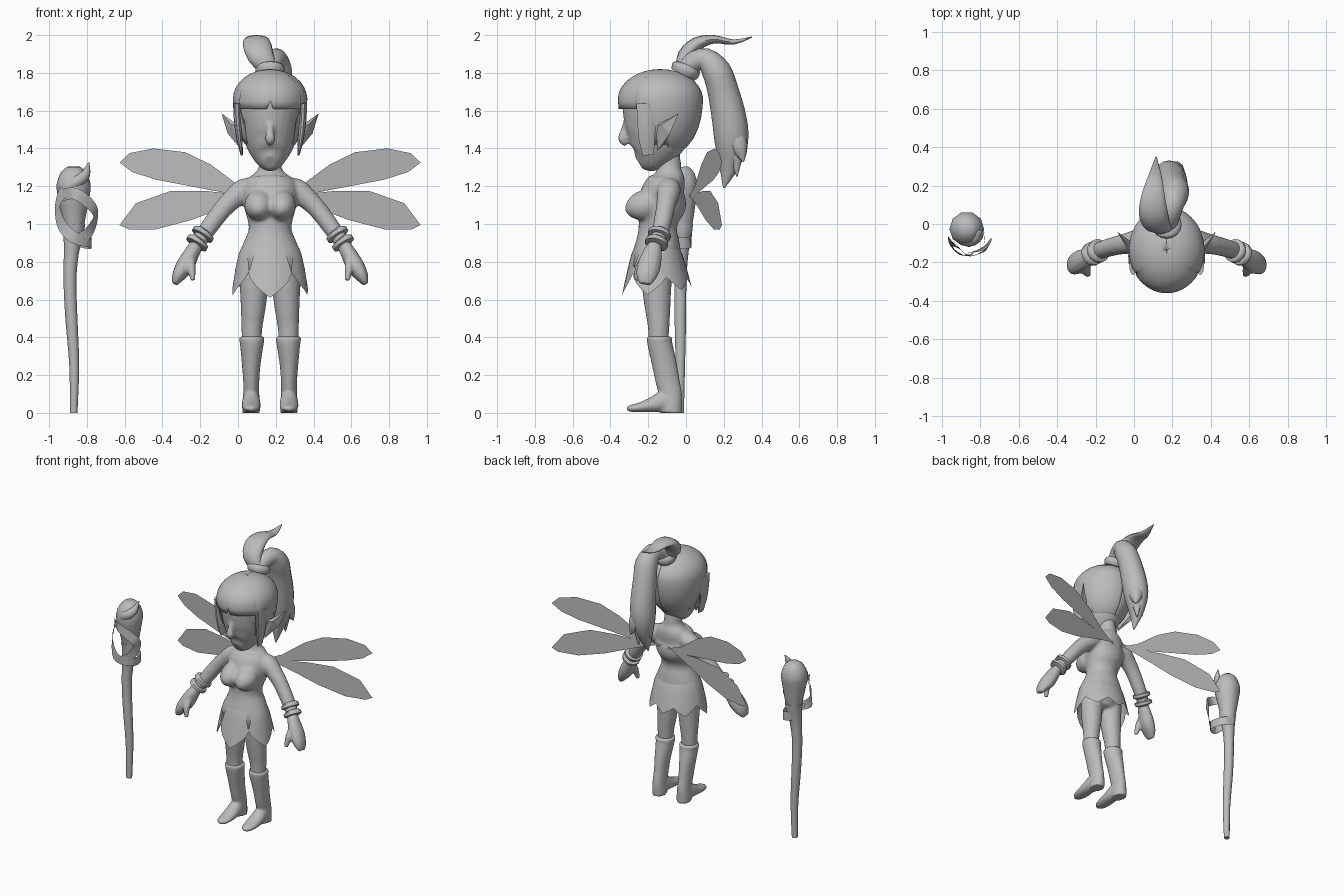
import bpy, bmesh, math
from mathutils import Vector

CX = 0.17  # centre line of the figure
grey = bpy.data.materials.new("plain_grey")
grey.diffuse_color = (0.5, 0.5, 0.5, 1)


def make(name, verts, faces, smooth=True, hull=False):
    bm = bmesh.new()
    vs = [bm.verts.new(v) for v in verts]
    for f in faces:
        bm.faces.new([vs[i] for i in f])
    if hull:
        bmesh.ops.convex_hull(bm, input=bm.verts)
    bmesh.ops.recalc_face_normals(bm, faces=bm.faces)
    me = bpy.data.meshes.new(name)
    bm.to_mesh(me)
    bm.free()
    me.materials.append(grey)
    if smooth:
        me.shade_smooth()
        me.set_sharp_from_angle(angle=math.radians(50))
    ob = bpy.data.objects.new(name, me)
    bpy.context.collection.objects.link(ob)
    return ob


def fuse(name, parts, voxel=.011, rounds=5):
    """Blend several closed parts into one smooth skin."""
    bm = bmesh.new()
    for ob in parts:
        bm.from_mesh(ob.data)
        bpy.data.objects.remove(ob)
    me = bpy.data.meshes.new(name)
    bm.to_mesh(me)
    bm.free()
    me.materials.append(grey)
    ob = bpy.data.objects.new(name, me)
    bpy.context.collection.objects.link(ob)
    rem = ob.modifiers.new("blend", 'REMESH')
    rem.mode, rem.voxel_size, rem.use_smooth_shade = 'VOXEL', voxel, True
    ob.modifiers.new("soften", 'SMOOTH').iterations = rounds


def spline(rows, sub):
    """Catmull-Rom interpolation of equal-length rows."""
    out, n = [], len(rows)
    for i in range(n - 1):
        p = [rows[max(0, min(n - 1, i + k))] for k in (-1, 0, 1, 2)]
        for t in (j / sub for j in range(sub)):
            out.append([0.5 * (2 * b + (c - a) * t + (2 * a - 5 * b + 4 * c - d) * t * t
                               + (3 * b - a - 3 * c + d) * t ** 3) for a, b, c, d in zip(*p)])
    return out + [list(rows[-1])]


def loft(name, rings, s=1, cx=CX, n=16, sub=3):
    """Tube through rings (dx, y, z, rx, ry), s = side sign."""
    rows = spline([r if len(r) == 5 else (*r, r[3]) for r in rings], sub)
    pts = [Vector((cx + s * r[0], r[1], r[2])) for r in rows]
    m, verts = len(pts), []
    for i, (p, r) in enumerate(zip(pts, rows)):
        t = (pts[min(i + 1, m - 1)] - pts[max(i - 1, 0)]).normalized()
        u = Vector((1, 0, 0))
        u = (u - t * u.dot(t)).normalized()
        v = t.cross(u)
        for a in (math.tau * k / n for k in range(n)):
            verts.append(p + u * (max(r[3], .002) * math.cos(a)) + v * (max(r[4], .002) * math.sin(a)))
    faces = [(i * n + k, i * n + (k + 1) % n, (i + 1) * n + (k + 1) % n, (i + 1) * n + k)
             for i in range(m - 1) for k in range(n)]
    return make(name, verts, faces + [tuple(range(n)), tuple(range((m - 1) * n, m * n))])


def grid(name, pts, cols):
    """Open sheet from a row-major point list."""
    return make(name, pts, [(i * cols + k, i * cols + k + 1, (i + 1) * cols + k + 1, (i + 1) * cols + k)
                            for i in range(len(pts) // cols - 1) for k in range(cols - 1)])


# torso and neck, later blended with the limbs
body = [loft("torso", [(0, -.16, .70, .09, .08), (0, -.16, .76, .15, .115), (0, -.155, .82, .17, .13),
                       (0, -.15, .90, .142, .117), (0, -.15, .97, .114, .102), (0, -.145, 1.03, .122, .108),
                       (0, -.13, 1.10, .14, .13), (0, -.115, 1.18, .147, .115), (0, -.09, 1.235, .125, .088),
                       (0, -.09, 1.28, .07, .068), (0, -.09, 1.33, .057, .062), (0, -.1, 1.42, .057, .062)], n=24)]

# head and nose
fuse("head", [
    loft("skull", [(0, -.25, 1.325, .035, .04), (0, -.215, 1.352, .083, .1), (0, -.175, 1.42, .128, .15),
                   (0, -.15, 1.50, .15, .182), (0, -.135, 1.60, .167, .2), (0, -.135, 1.7, .16, .19),
                   (0, -.135, 1.78, .08, .1)], n=28),
    loft("nose", [(0, -.312, 1.56, .014, .014), (0, -.328, 1.49, .02, .02),
                  (0, -.334, 1.45, .027, .027), (0, -.315, 1.42, .014, .014)], n=10)], .009, 3)

# hair cap whose lower edge follows a fringe, sides and nape
COLS, ROWS = 73, 14
pts = []
for i in range(ROWS):
    for k in range(COLS):
        deg = -180 + 5 * k                       # 0 faces the front
        d = abs(deg)
        low = 1.65 if d < 4 else 1.61 if d < 58 else 1.42 if d < 110 else 1.38
        th_end = math.pi / 2 + math.asin((1.66 - low) / .30)
        th = .004 + (th_end - .004) * i / (ROWS - 1)
        upper = th < math.pi / 2
        rad = math.sin(th) ** (1 if upper else .78)
        a = math.radians(deg)
        pts.append((CX + .197 * rad * math.sin(a), -.135 - .225 * rad * math.cos(a),
                    1.66 + math.cos(th) * (.16 if upper else .30)))
sol = grid("hair_cap", pts, COLS).modifiers.new("thickness", 'SOLIDIFY')
sol.thickness, sol.offset = .015, -1

# ponytail, its tie, loose tips and the upswept flick
loft("hair_tie", [(0, -.015, 1.79, .068), (0, -.005, 1.81, .078), (0, .005, 1.83, .075), (0, .01, 1.845, .058)], sub=2)
loft("ponytail", [(0, 0, 1.80, .06), (.01, .03, 1.85, .055), (.03, .10, 1.872, .06),
                  (.04, .16, 1.81, .077), (.03, .195, 1.71, .08, .082), (.02, .23, 1.55, .085, .092),
                  (.01, .24, 1.43, .078, .088), (0, .228, 1.31, .045, .055), (0, .2, 1.19, .004)])
for i, (x, y, z) in enumerate([(.03, .27, 1.25), (.07, .305, 1.33), (-.05, .23, 1.3)]):
    loft(f"ponytail_tip_{i}", [(.02, .245, 1.52, .055), ((.02 + x) / 2, (.255 + y) / 2, 1.41, .05),
                               (x, y, z, .003)], n=10)
loft("hair_flick", [(0, -.01, 1.82, .045, .04), (-.05, 0, 1.89, .07, .045), (-.07, .06, 1.955, .075, .036),
                    (-.07, .15, 1.978, .06, .022), (-.06, .25, 1.963, .035, .014), (-.055, .35, 1.99, .003)])

# wing outlines as (dx, z), running from the root around the tip
WINGS = {"upper": [(.02, 1.14), (.16, 1.2), (.315, 1.315), (.45, 1.38), (.62, 1.4), (.745, 1.375), (.797, 1.325),
                   (.73, 1.275), (.605, 1.235), (.395, 1.195), (.16, 1.15)],
         "lower": [(.02, 1.16), (.16, 1.155), (.34, 1.175), (.525, 1.175), (.71, 1.11), (.797, .995),
                   (.75, .972), (.605, .972), (.42, 1.02), (.26, 1.08), (.16, 1.115)]}

for s, side in ((-1, "left"), (1, "right")):
    # side lock of hair and pointed ear
    loft(side + "_hair_lock", [(.175, -.215, 1.64, .02, .05), (.172, -.21, 1.55, .02, .05),
                               (.162, -.207, 1.45, .016, .045), (.15, -.2, 1.365, .006, .03)], s, n=10)
    make(side + "_ear", [(CX + s * x, y, z) for x, y, z in
                         [(.165, -.16, 1.52), (.15, -.15, 1.39), (.225, -.085, 1.48), (.205, -.13, 1.525),
                          (.16, -.11, 1.43), (.257, -.04, 1.585)]], [], False, True)
    # bust, arm and leg
    body += [
        loft("bust", [(.06, -.15, 1.11, .06, .06), (.06, -.21, 1.10, .077, .083), (.06, -.265, 1.09, .068, .07),
                      (.06, -.305, 1.085, .042, .042), (.06, -.322, 1.085, .012, .012)], s),
        loft("arm", [(.06, -.09, 1.19, .045), (.135, -.09, 1.18, .064), (.20, -.1, 1.13, .056),
                     (.26, -.112, 1.068, .05), (.34, -.135, .96, .046), (.395, -.16, .885, .038)], s),
        loft("leg", [(.08, -.155, .77, .08, .085), (.085, -.155, .66, .075, .078), (.09, -.15, .55, .066, .068),
                     (.096, -.145, .46, .057, .058), (.098, -.145, .37, .052, .052)], s)]
    # bracelets, hand with thumb
    for i, (x, y, z) in enumerate([(.355, -.14, .945), (.385, -.155, .9)]):
        loft(f"{side}_bracelet_{i}", [(x - .008, y + .004, z + .013, .05), (x - .004, y + .002, z + .008, .062),
                                      (x + .006, y - .003, z - .009, .062), (x + .01, y - .005, z - .014, .046)],
             s, sub=1)
    fuse(side + "_hand", [
        loft("palm", [(.39, -.163, .89, .036), (.415, -.178, .845, .042, .052), (.45, -.195, .78, .048, .062),
                      (.485, -.21, .725, .036, .055), (.505, -.217, .683, .016, .032)], s, n=12),
        loft("thumb", [(.42, -.21, .82, .024), (.418, -.245, .77, .024), (.408, -.264, .702, .013)], s, n=10)], .007, 3)
    # boot with foot
    fuse(side + "_boot", [
        loft("shaft", [(.097, -.14, .405, .06, .06), (.097, -.14, .395, .068, .068),
                       (.097, -.139, .37, .064, .066), (.1, -.115, .26, .05, .066), (.1, -.098, .17, .043, .064),
                       (.1, -.082, .10, .043, .061), (.1, -.08, .05, .046, .061), (.1, -.08, 0, .047, .059)], s),
        loft("foot", [(.1, -.06, .045, .04, .042), (.1, -.11, .062, .046, .06), (.1, -.17, .045, .05, .043),
                      (.1, -.24, .03, .049, .027), (.1, -.29, .024, .036, .019), (.1, -.313, .024, .014, .01)], s)], .008, 3)
    # wings, swept back towards their tips
    for part, outline in WINGS.items():
        make(f"{side}_{part}_wing", [(CX + s * x, .01 + .226 * x, z) for x, z in outline],
             [tuple(range(len(outline)))], False)
fuse("body", body)

# skirt of leaf-shaped petals
for i, (ang, tip) in enumerate([(0, .61), (75, .625), (-75, .625), (135, .65), (-135, .65), (180, .66)]):
    pts = []
    for t in (r / 8 for r in range(9)):
        w = 38 * (.75 + .5 * t if t < .5 else max(.01, 1 - ((t - .5) / .5) ** 1.4))
        for k in range(7):
            a = math.radians(ang + w * (k / 3 - 1))
            pts.append((CX + (.155 + .05 * t ** .7) * math.sin(a),
                        -.155 - (.122 + .064 * t ** .8) * math.cos(a), .87 + (tip - .87) * t))
    grid(f"skirt_petal_{i}", pts, 7)

# staff with bulbous head, curling tip and wrapped ribbons
SX = -.87
loft("staff", [(0, -.03, 0, .02), (.003, -.03, .25, .026), (-.012, -.03, .5, .032), (-.02, -.03, .7, .034),
               (-.012, -.025, .85, .04), (0, -.02, .96, .055), (0, -.02, 1.0, .06)], cx=SX, n=10)
loft("staff_head", [(0, -.02, .96, .05), (0, -.02, 1.05, .066), (0, -.025, 1.15, .085), (0, -.025, 1.21, .09),
                    (0, -.02, 1.27, .07), (0, -.02, 1.303, .035)], cx=SX, n=10, sub=2)
loft("staff_curl", [(-.05, -.07, 1.19, .02), (.01, -.085, 1.22, .035), (.06, -.06, 1.26, .028),
                    (.08, -.03, 1.325, .003)], cx=SX, n=8)
RIBBONS = {"left": [(-.92, -.12, 1.18), (-.955, -.09, 1.1), (-.935, -.13, 1.0), (-.87, -.165, .93),
                    (-.78, -.1, .905), (-.80, .01, .9), (-.88, .03, .92)],
           "right": [(-.94, -.09, 1.15), (-.86, -.165, 1.16), (-.77, -.13, 1.09), (-.755, -.1, 1.03),
                     (-.795, -.13, .95), (-.86, -.15, .91)]}
for side, path in RIBBONS.items():
    mid, pts = [Vector(p) for p in spline(path, 4)], []
    for i, p in enumerate(mid):
        along = mid[min(i + 1, len(mid) - 1)] - mid[max(i - 1, 0)]
        w = along.cross(Vector((p.x - SX, p.y + .05, 0))).normalized() * .031
        pts += [p - w, p + w]
    grid(side + "_ribbon", pts, 2)
